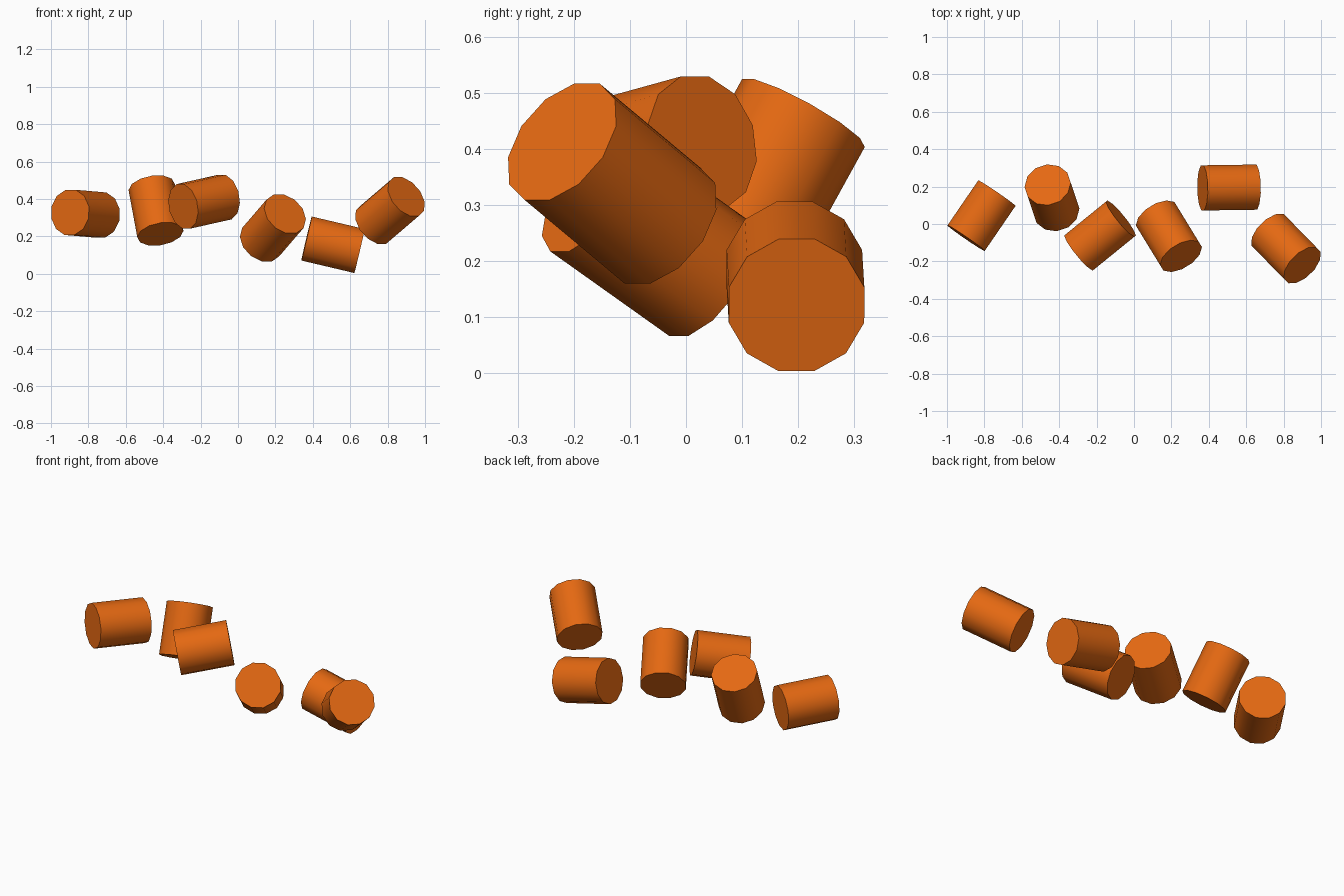
import bpy, bmesh, math
from mathutils import Vector, Matrix

if "Cube" in bpy.data.objects:
    bpy.data.objects.remove(bpy.data.objects["Cube"])

RADIUS, LENGTH, SIDES = 0.125, 0.291, 12

orange = bpy.data.materials.new("orange")
orange.diffuse_color = (0.78, 0.14, 0.006, 1)
orange.use_nodes = True
orange.node_tree.nodes["Principled BSDF"].inputs["Base Color"].default_value = orange.diffuse_color


def tumbled_cylinder(name, start, end):
    """Capped 12-sided cylinder along start-end, with a flat side facing up."""
    a, b = Vector(start), Vector(end)
    axis = (b - a).normalized()
    right = Vector((0, 0, 1)).cross(axis).normalized()
    up = axis.cross(right)
    turn = Matrix((right, up, axis)).transposed().to_4x4()
    bm = bmesh.new()
    bmesh.ops.create_cone(bm, cap_ends=True, segments=SIDES,
                          radius1=RADIUS, radius2=RADIUS, depth=LENGTH,
                          matrix=Matrix.Rotation(math.pi / SIDES, 4, 'Z'))
    mesh = bpy.data.meshes.new(name)
    bm.to_mesh(mesh)
    bm.free()
    mesh.materials.append(orange)
    obj = bpy.data.objects.new(name, mesh)
    obj.matrix_world = Matrix.Translation((a + b) / 2) @ turn
    bpy.context.collection.objects.link(obj)
    # Smooth round wall, sharp rims
    bpy.ops.object.select_all(action='DESELECT')
    obj.select_set(True)
    bpy.context.view_layer.objects.active = obj
    bpy.ops.object.shade_smooth_by_angle(angle=math.radians(40))


# End centres of the scattered cylinders, left to right
ends = [
    ((-0.735, 0.162, 0.314), (-0.896, -0.073, 0.328)),
    ((-0.415, 0.070, 0.211), (-0.462, 0.210, 0.465)),
    ((-0.293, -0.152, 0.360), (-0.070, 0.029, 0.410)),
    ((0.122, 0.040, 0.170), (0.251, -0.171, 0.320)),
    ((0.368, 0.193, 0.188), (0.648, 0.197, 0.122)),
    ((0.726, -0.043, 0.264), (0.899, -0.220, 0.412)),
]
for i, (start, end) in enumerate(ends, 1):
    tumbled_cylinder(f"cylinder_{i}", start, end)
